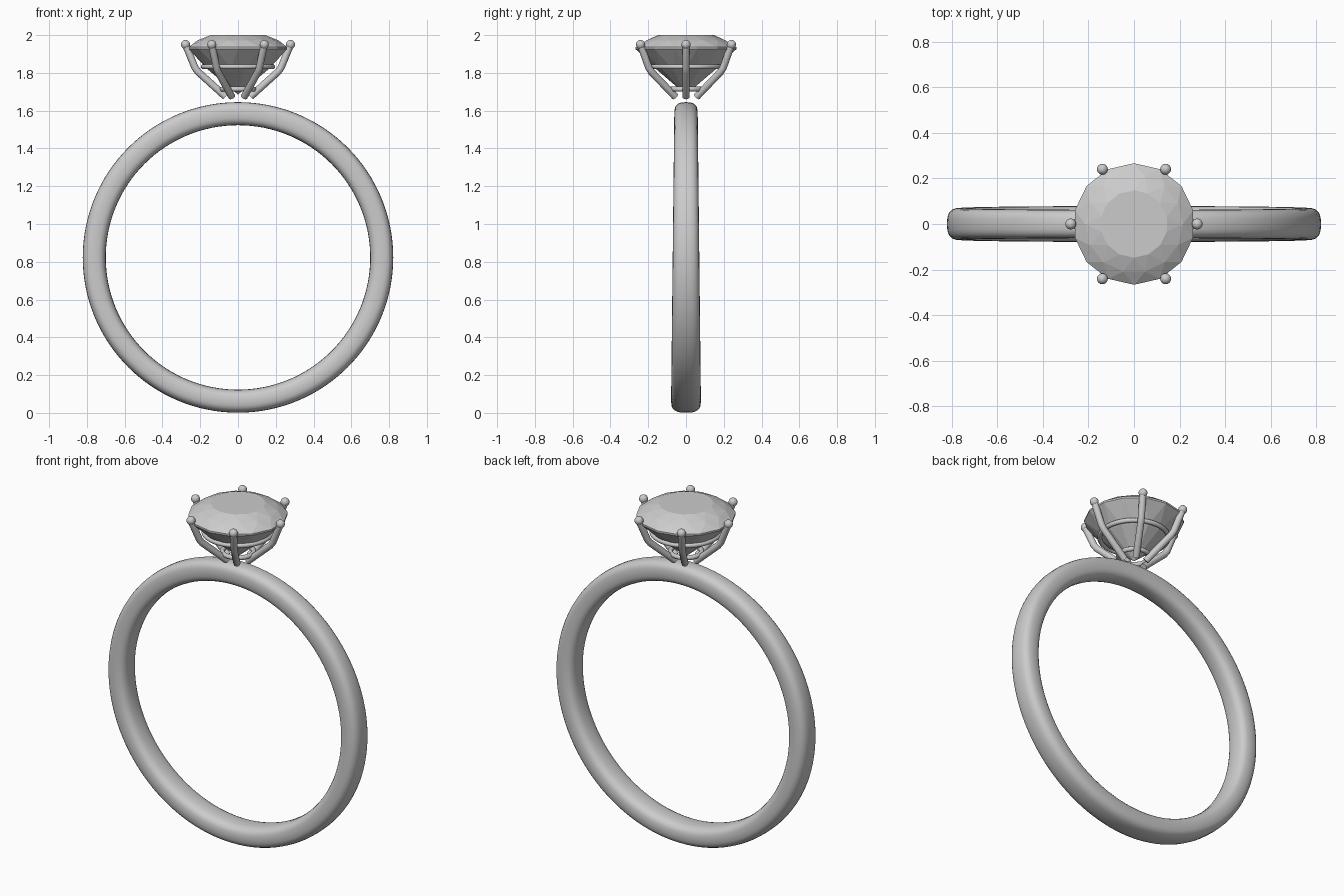
import bpy, bmesh
from math import sin, cos, pi, copysign
from mathutils import Vector

if "Cube" in bpy.data.objects:
    bpy.data.objects.remove(bpy.data.objects["Cube"])


def finish(name, bm, smooth=True):
    bmesh.ops.recalc_face_normals(bm, faces=bm.faces[:])
    me = bpy.data.meshes.new(name)
    bm.to_mesh(me)
    bm.free()
    ob = bpy.data.objects.new(name, me)
    bpy.context.collection.objects.link(ob)
    for p in me.polygons:
        p.use_smooth = smooth
    return ob


def loft(bm, rings, closed):
    """Skin a list of vertex rings with quads; cap the ends if open."""
    n = len(rings[0])
    vs = [[bm.verts.new(p) for p in r] for r in rings]
    for i in range(len(vs) if closed else len(vs) - 1):
        a, b = vs[i], vs[(i + 1) % len(vs)]
        for j in range(n):
            k = (j + 1) % n
            bm.faces.new((a[j], a[k], b[k], b[j]))
    if not closed:
        bm.faces.new(vs[0])
        bm.faces.new(vs[-1])


# band: rounded section swept round, slightly wider towards the bottom
def spow(v):
    return copysign(abs(v) ** (2 / 2.8), v)


rings = []
for i in range(128):
    t = 2 * pi * i / 128
    half = 0.0705 - 0.0085 * sin(t)
    ring = []
    for j in range(24):
        a = 2 * pi * j / 24
        r = 0.761 + 0.061 * spow(cos(a))
        ring.append((r * cos(t), half * spow(sin(a)), 0.823 + r * sin(t)))
    rings.append(ring)
bm = bmesh.new()
loft(bm, rings, True)
finish("band", bm)

# gem: faceted brilliant, hull of 14-sided tiers (radius, height, half-step twist)
N = 14
bm = bmesh.new()
for r, z, twist in ((0.148, 2.0, 0), (0.215, 1.972, 0.5), (0.267, 1.936, 0),
                    (0.267, 1.926, 0), (0.165, 1.822, 0.5)):
    for i in range(N):
        a = pi / 2 + 2 * pi * (i + twist) / N
        bm.verts.new((r * cos(a), r * sin(a), z))
bm.verts.new((0, 0, 1.685))
bmesh.ops.convex_hull(bm, input=bm.verts[:])
bmesh.ops.dissolve_limit(bm, angle_limit=0.01, verts=bm.verts[:], edges=bm.edges[:])
finish("gem", bm, False)

# prongs: bent wires with ball tips
PATH = [(0.066, 1.674), (0.212, 1.806), (0.228, 1.828), (0.278, 1.95)]
R = 0.019
for k in range(6):
    a = k * pi / 3
    out, side = Vector((cos(a), sin(a), 0)), Vector((-sin(a), cos(a), 0))
    up = Vector((0, 0, 1))
    pts = [out * r + up * z for r, z in PATH]
    rings = []
    for i, p in enumerate(pts):
        d = (pts[min(i + 1, 3)] - pts[max(i - 1, 0)]).normalized()
        nrm = side.cross(d)
        rings.append([p + R * (cos(2 * pi * j / 16) * side + sin(2 * pi * j / 16) * nrm)
                      for j in range(16)])
    bm = bmesh.new()
    loft(bm, rings, False)
    ob = finish(f"prong_{k + 1}", bm)
    bpy.context.view_layer.objects.active = ob
    bpy.ops.object.select_all(action='DESELECT')
    ob.select_set(True)
    bpy.ops.object.shade_smooth_by_angle()
    bpy.ops.mesh.primitive_uv_sphere_add(segments=20, ring_count=12, radius=0.024, location=pts[-1])
    bpy.context.object.name = f"prong_tip_{k + 1}"
    bpy.ops.object.shade_smooth()

# basket rails joining the prongs
for name, r, z in (("upper_rail", 0.184, 1.833), ("lower_rail", 0.084, 1.714)):
    bpy.ops.mesh.primitive_torus_add(major_radius=r, minor_radius=0.013, major_segments=64,
                                     minor_segments=12, location=(0, 0, z))
    bpy.context.object.name = name
    bpy.ops.object.shade_smooth()
